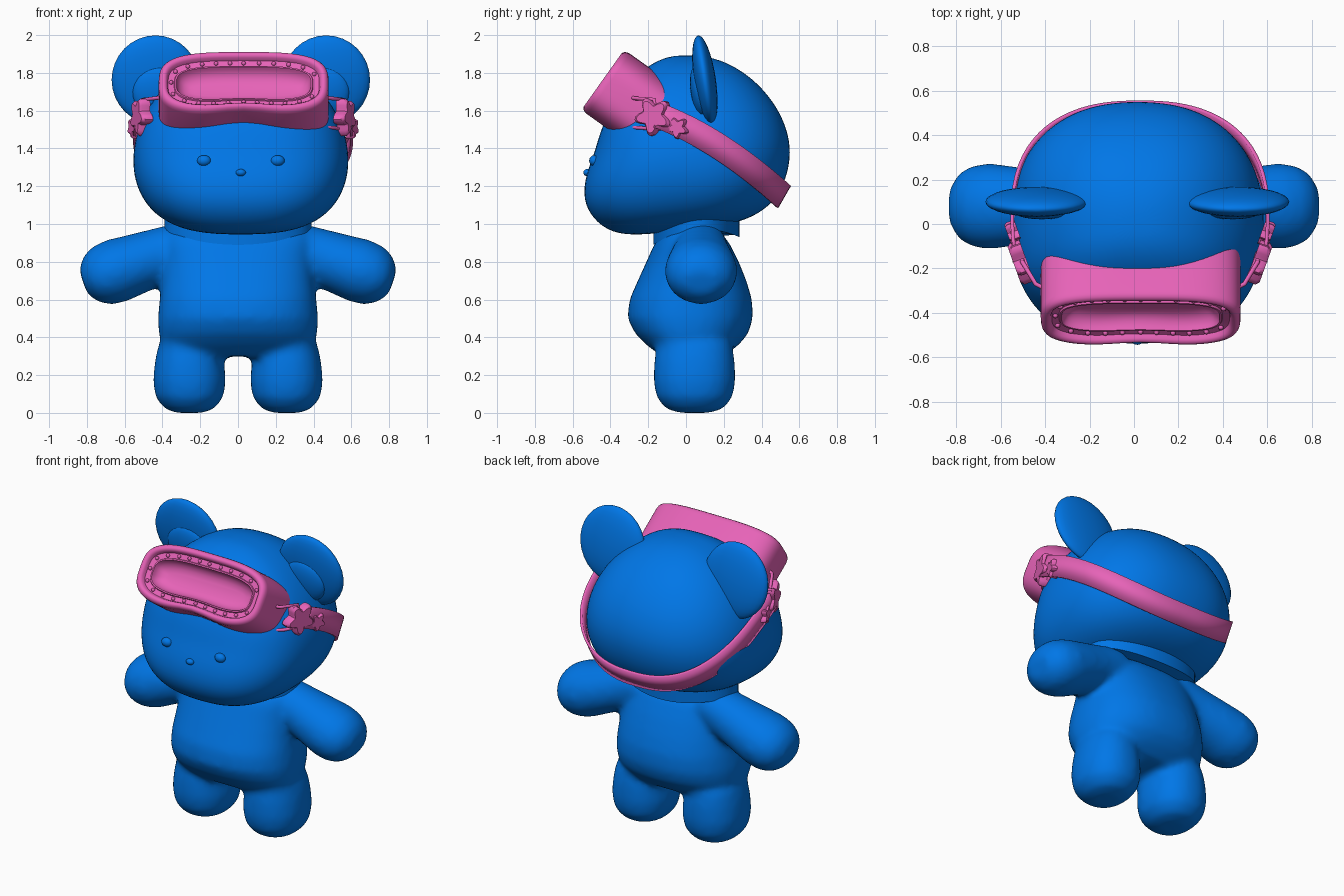
import bpy, bmesh, math
from mathutils import Matrix, Vector

if "Cube" in bpy.data.objects:
    bpy.data.objects.remove(bpy.data.objects["Cube"], do_unlink=True)

HEAD_X = 0.015


def make_material(name, color):
    material = bpy.data.materials.new(name)
    material.use_nodes = True
    material.diffuse_color = color
    material.node_tree.nodes["Principled BSDF"].inputs["Base Color"].default_value = color
    return material


BLUE = make_material("bright blue", (0, 0.19, 0.83, 1))
PINK = make_material("candy pink", (0.8, 0.125, 0.48, 1))


def finish(name, bm, material, angle=40, subdivide=0):
    """Turn a bmesh into a smooth shaded object with sharp creases kept."""
    bmesh.ops.recalc_face_normals(bm, faces=bm.faces[:])
    mesh = bpy.data.meshes.new(name)
    bm.to_mesh(mesh)
    bm.free()
    mesh.materials.append(material)
    mesh.polygons.foreach_set("use_smooth", [True] * len(mesh.polygons))
    mesh.set_sharp_from_angle(angle=math.radians(angle))
    obj = bpy.data.objects.new(name, mesh)
    bpy.context.collection.objects.link(obj)
    if subdivide:
        modifier = obj.modifiers.new("Subdivision", "SUBSURF")
        modifier.levels = modifier.render_levels = subdivide
    return obj


def power(value, exponent):
    return math.copysign(abs(value) ** (2 / exponent), value)


def skin(bm, loops):
    """Bridge a list of closed point loops with quads and cap the ends."""
    rows = [[bm.verts.new(p) for p in loop] for loop in loops]
    count = len(rows[0])
    for low, high in zip(rows, rows[1:]):
        for i in range(count):
            j = (i + 1) % count
            bm.faces.new((low[i], low[j], high[j], high[i]))
    bm.faces.new(rows[0][::-1])
    bm.faces.new(rows[-1])


def loft(bm, rings, matrix, count, front=2, back=2):
    """Rings are (height, half width, front depth, back depth, tilt)."""
    loops = []
    for height, width, near, far, tilt in rings:
        loop = []
        for i in range(count):
            a = math.tau * i / count
            e = front if math.sin(a) < 0 else back
            depth = near if math.sin(a) < 0 else far
            x, y = width * power(math.cos(a), e), depth * power(math.sin(a), e)
            loop.append(matrix @ Vector((x, y, height + tilt * y)))
        loops.append(loop)
    skin(bm, loops)


def ellipsoid(name, center, radii, material, tilt=0, segments=32):
    bm = bmesh.new()
    matrix = Matrix.Translation(center) @ Matrix.Rotation(tilt, 4, "X") @ Matrix.Diagonal((*radii, 1))
    bmesh.ops.create_uvsphere(bm, u_segments=segments, v_segments=segments // 2, radius=1, matrix=matrix)
    finish(name, bm, material, 80)


# Body: torso, arms and legs fused into one soft skin
bm = bmesh.new()
loft(bm, [(0.30, 0.34, 0.13, 0.20, 0), (0.36, 0.40, 0.21, 0.28, 0), (0.42, 0.42, 0.27, 0.33, 0),
          (0.50, 0.425, 0.31, 0.355, 0), (0.60, 0.415, 0.30, 0.35, 0), (0.70, 0.40, 0.255, 0.32, 0),
          (0.80, 0.39, 0.21, 0.28, 0), (0.90, 0.39, 0.165, 0.23, 0), (0.96, 0.37, 0.12, 0.18, 0)],
     Matrix(), 48, 2.3, 2.3)
arm = [(0, 0.13, 0.13), (0.2, 0.148, 0.155), (0.36, 0.162, 0.182), (0.46, 0.172, 0.194),
       (0.54, 0.162, 0.186), (0.6, 0.13, 0.155), (0.645, 0.07, 0.09)]
leg = [(0, 0.07, 0.08), (0.02, 0.13, 0.15), (0.08, 0.18, 0.202), (0.17, 0.194, 0.218),
       (0.27, 0.184, 0.214), (0.36, 0.165, 0.2), (0.45, 0.1, 0.12)]
for side in (-1, 1):
    shoulder = Matrix.Translation((side * 0.21, 0.08, 0.902)) @ Matrix.Rotation(side * math.radians(109), 4, "Y")
    loft(bm, [(t, w, d, d, 0) for t, w, d in arm], shoulder, 32)
    hip = Matrix.Translation((side * 0.257, 0.045, 0))
    loft(bm, [(t, w, d, d, 0) for t, w, d in leg], hip, 32, 2.2, 2.2)
body = finish("body", bm, BLUE, 180)
remesh = body.modifiers.new("Fuse", "REMESH")
remesh.mode = "VOXEL"
remesh.voxel_size = 0.018
remesh.use_smooth_shade = True
soften = body.modifiers.new("Soften", "SMOOTH")
soften.factor = 0.5
soften.iterations = 20

# Head: full cheeks, flattish face, receding chin, round crown
bm = bmesh.new()
loft(bm, [(0.965, 0.14, 0.2, 0.12, 0.1), (0.975, 0.25, 0.32, 0.23, 0.1), (1.0, 0.36, 0.41, 0.34, 0.09),
          (1.06, 0.465, 0.495, 0.44, 0.07), (1.15, 0.535, 0.55, 0.50, 0.04), (1.26, 0.572, 0.535, 0.54, 0),
          (1.38, 0.575, 0.485, 0.56, 0), (1.5, 0.55, 0.455, 0.54, 0), (1.62, 0.495, 0.395, 0.485, 0),
          (1.74, 0.4, 0.315, 0.39, 0), (1.83, 0.28, 0.215, 0.27, 0), (1.88, 0.15, 0.12, 0.15, 0),
          (1.893, 0.05, 0.04, 0.05, 0)],
     Matrix.Translation((HEAD_X, 0, 0)), 28, 2.6, 2.3)
finish("head", bm, BLUE, 180, 2)

# Collar: thin curved band under the head
bm = bmesh.new()
loops = []
for base in (0.905, 1.0):
    loop = []
    for i in range(48):
        a = math.tau * i / 48
        y = 0.055 + 0.228 * math.sin(a)
        loop.append((0.39 * math.cos(a), y, base + 0.06 * math.cos(a) ** 2 + 0.09 * y))
    loops.append(loop)
skin(bm, loops)
finish("collar", bm, BLUE)

# Ears, eyes and nose
for side, label in ((-1, "right"), (1, "left")):
    ellipsoid(label + "_ear", (HEAD_X + side * 0.452, 0.1, 1.763), (0.232, 0.058, 0.238), BLUE, 0.15)
    ellipsoid(label + "_inner_ear", (HEAD_X + side * 0.43, 0.07, 1.7), (0.145, 0.045, 0.138), BLUE, 0.15)
    ellipsoid(label + "_eye", (HEAD_X + side * 0.195, -0.485, 1.335), (0.037, 0.028, 0.029), BLUE, 0, 16)
ellipsoid("nose", (HEAD_X, -0.522, 1.272), (0.027, 0.022, 0.019), BLUE, 0, 16)

# Goggles: frame axes are sideways, up the lens, and out of the lens
UP, OUT = Vector((0, 0.58, 0.815)), Vector((0, -0.815, 0.58))
CENTER = Vector((0.03, -0.445, 1.759))


def goggle_loop(inset, depth, count=96):
    """Rounded outline with a nose notch; depth None follows the head."""
    loop = []
    for i in range(count):
        a = math.tau * i / count
        u = (0.45 - inset) * power(math.cos(a), 3.3)
        v = (0.202 - inset) * power(math.sin(a), 3.3)
        if v < 0:
            v += (0.03 - 0.15 * inset) * math.exp(-(u / 0.17) ** 2) * min(1, -v / 0.09)
        out = -(0.16 + 0.18 * (u / 0.45) ** 2) if depth is None else depth
        loop.append(CENTER + Vector((u, 0, 0)) + UP * v + OUT * out)
    return loop


bm = bmesh.new()
skin(bm, [goggle_loop(d, t) for d, t in (
    (0.05, -0.1), (0.03, None), (0, None), (0, -0.04), (0.003, -0.022), (0.01, -0.009), (0.022, -0.001),
    (0.034, -0.002), (0.044, -0.012), (0.05, -0.032), (0.082, -0.036), (0.086, -0.028),
    (0.094, -0.028), (0.1, -0.045), (0.112, -0.065), (0.135, -0.082), (0.165, -0.09))])
finish("goggle_frame", bm, PINK, 50)

# Rivets spaced evenly around the lens
path = goggle_loop(0.066, -0.032, 400)
steps = [(path[i] - path[i - 1]).length for i in range(len(path))]
gap, walked = sum(steps) / 24, 0
bm = bmesh.new()
for point, step in zip(path, steps):
    walked += step
    if walked >= gap:
        walked -= gap
        bmesh.ops.create_uvsphere(bm, u_segments=10, v_segments=6, radius=0.012, matrix=Matrix.Translation(point))
finish("goggle_rivets", bm, PINK, 80)

# Strap: ribbon sloping down around the back of the head
bm = bmesh.new()
rows = []
for i in range(65):
    a = -0.2 + (math.pi + 0.4) * i / 64
    x = 0.027 + 0.575 * power(math.cos(a), 2.45)
    y = 0.515 * power(math.sin(a), 2.45)
    middle = Vector((x, y, 1.51 - 0.5 * y - 0.4 * y * y))
    edge = Vector((0, 0.034, 0.059))
    rows.append((bm.verts.new(middle - edge), bm.verts.new(middle + edge)))
for (a, b), (c, d) in zip(rows, rows[1:]):
    bm.faces.new((a, b, d, c))
strap = finish("strap", bm, PINK)
thick = strap.modifiers.new("Thickness", "SOLIDIFY")
thick.thickness = 0.016
thick.offset = 0


def star(name, center, radius, thickness, mirror):
    """Puffy five pointed star lying against the strap."""
    normal = Vector((0.94, -0.34, 0)).normalized()
    along = Vector((0.3, 0.84, -0.44))
    along = (along - normal * along.dot(normal)).normalized()
    across = normal.cross(along)
    loops = []
    for scale, height in ((1, -0.5), (1, 0.25), (0.85, 0.5)):
        loop = []
        for i in range(40):
            a = math.tau * i / 40
            r = radius * scale * (0.8 + 0.2 * math.cos(5 * a))
            loop.append(mirror @ (center + (along * math.cos(a) + across * math.sin(a)) * r
                                  + normal * height * thickness))
        loops.append(loop)
    bm = bmesh.new()
    skin(bm, loops)
    finish(name, bm, PINK)


def wire(name, points, radius):
    curve = bpy.data.curves.new(name, "CURVE")
    curve.dimensions = "3D"
    curve.bevel_depth = radius
    curve.use_fill_caps = True
    curve.materials.append(PINK)
    spline = curve.splines.new("POLY")
    spline.points.add(len(points) - 1)
    for target, point in zip(spline.points, points):
        target.co = (*point, 1)
    bpy.context.collection.objects.link(bpy.data.objects.new(name, curve))


# Buckles: stars and a wire clip on each side
for label, flip in (("left", 1), ("right", -1)):
    mirror = Matrix.Translation((0.027, 0, 0)) @ Matrix.Diagonal((flip, 1, 1, 1))
    star(label + "_large_star", Vector((0.54, -0.17, 1.57)), 0.105, 0.06, mirror)
    star(label + "_small_star", Vector((0.572, -0.04, 1.51)), 0.06, 0.05, mirror)
    clip = [(0.43, -0.29, 1.67), (0.47, -0.27, 1.665), (0.53, -0.17, 1.66),
            (0.53, -0.13, 1.5), (0.48, -0.25, 1.51), (0.44, -0.28, 1.51)]
    wire(label + "_clip", [mirror @ Vector(p) for p in clip], 0.01)
